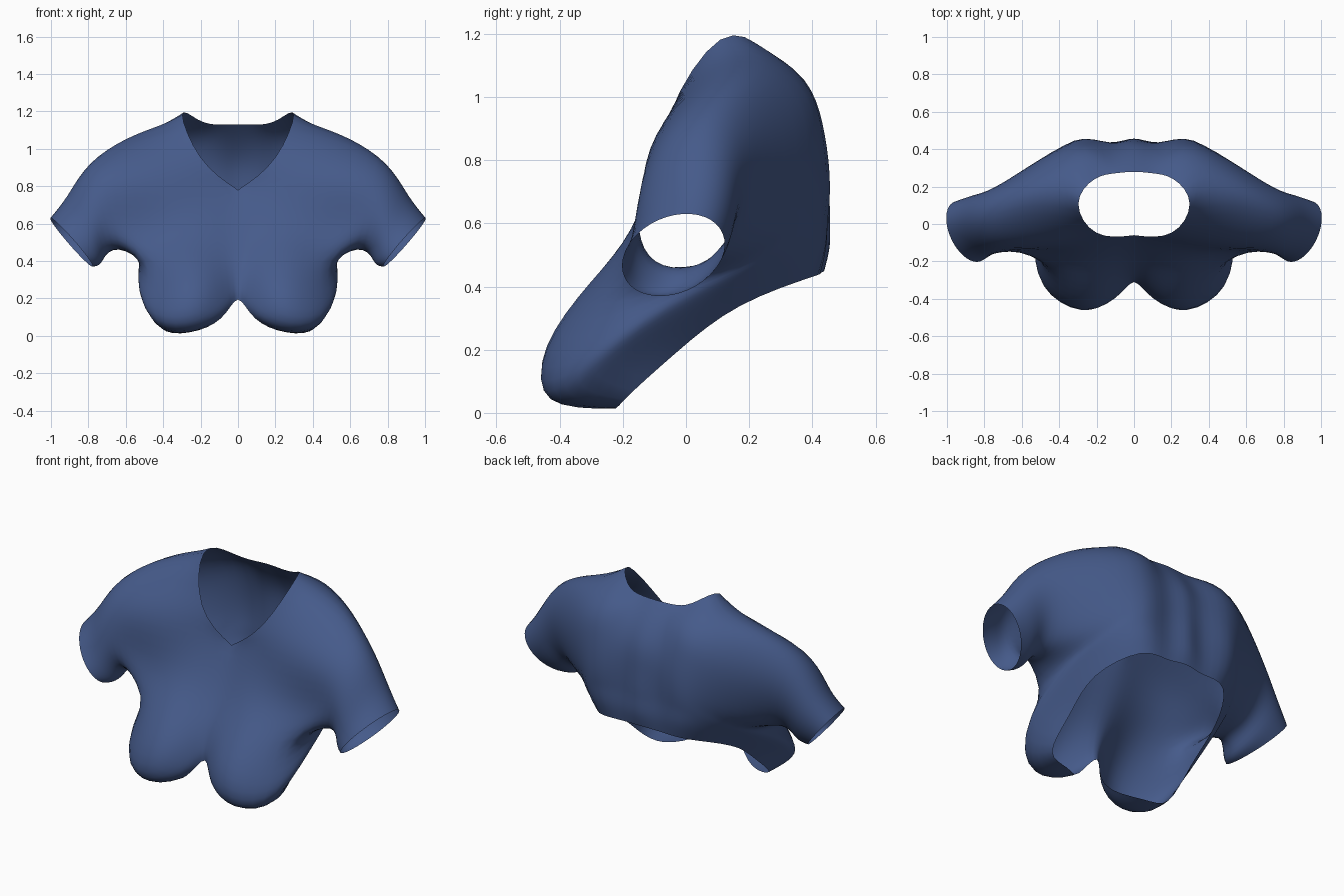
import bpy
import bmesh
import math
from mathutils import Vector

cube = bpy.data.objects.get("Cube")
if cube:
    bpy.data.objects.remove(cube, do_unlink=True)

# One cloth colour
cloth = bpy.data.materials.new("navy blue cloth")
cloth.use_nodes = True
blue = (0.06, 0.103, 0.255, 1)
cloth.diffuse_color = blue
cloth.node_tree.nodes["Principled BSDF"].inputs["Base Color"].default_value = blue

bm = bmesh.new()
corner = bm.verts.layers.float.new("crease_vert")


def rail(*points):
    """Add a row of cage points, given in hundredths of a unit."""
    return [bm.verts.new(Vector(p) / 100) for p in points]


def strip(lower, upper, close=False):
    """Bridge two rows that have the same number of points."""
    count = len(lower)
    for i in range(count if close else count - 1):
        j = (i + 1) % count
        bm.faces.new((lower[i], lower[j], upper[j], upper[i]))


# Half rings of the torso, from centre front round the side to centre back
hem = rail((0, -30, 20), (9, -36, 9), (26, -24, 2), (41, -20, 4),
           (42, -3, 19), (42, 17, 34), (29, 40, 43), (13, 42, 44), (0, 44, 45))
lip = rail((0, -30, 26), (10, -40, 13), (28, -43, 4), (46, -34, 9),
           (50, -9, 26), (46, 19, 41), (31, 43, 52), (13, 43, 52), (0, 46, 53))
bust = rail((0, -28, 33), (12, -37, 27), (28, -45, 20), (50, -29, 21),
            (53, -5, 35), (49, 22, 47), (32, 44, 60), (13, 43, 60), (0, 46, 61))
armpit = rail((0, -24, 42), (14, -28, 42), (30, -30, 41), (49, -21, 40),
              (54, 1, 43), (52, 23, 51), (32, 45, 67), (13, 43, 67), (0, 46, 68))
for lower, upper in ((hem, lip), (lip, bust), (bust, armpit)):
    strip(lower, upper)

# Front panel, ending at the V neckline
chest = rail((0, -15, 58), (15, -17, 58), (32, -17, 58), (53, -14, 58))
collar = rail((0, -6, 78), (15, -8, 80), (32, -11, 79), (55, -13, 79))
yoke = rail((20, -5, 95), (35, -4, 97), (57, -4, 95))
ridge = rail((30, 11, 119), (42, 14, 113), (59, 14, 106))
collar[0][corner] = 1
strip(armpit[:4], chest)
strip(chest, collar)
bm.faces.new((collar[0], collar[1], yoke[0]))
strip(collar[1:], yoke)
strip(yoke, ridge)

# Back panel, from the armhole to the centre, with a shallow spine ridge
back_mid = rail((54, 29, 64), (32, 45, 77), (13, 43, 78), (0, 45, 79))
back_high = rail((56, 31, 82), (32, 43, 91), (13, 41, 91), (0, 43, 92))
back_top = rail((56, 27, 98), (31, 37, 106), (13, 35, 104), (0, 36, 104))
nape = rail((21, 24, 115), (10, 27, 113), (0, 28, 113))
strip(armpit[5:], back_mid)
strip(back_mid, back_high)
strip(back_high, back_top)
strip(back_top[:2], [ridge[2], ridge[1]])
bm.faces.new((back_top[1], nape[0], ridge[0], ridge[1]))
strip(back_top[1:], nape)

# Sleeve: tilted elliptical rings running out from the armhole
loop = [armpit[4], armpit[3], chest[3], collar[3], yoke[2], ridge[2],
        back_top[0], back_high[0], back_mid[0], armpit[5]]
rings = [((73, 2, 69), (6, 4, 23), (0, -17, 0)),
         ((82, -1, 57), (9, 4, 18), (-1, -16, -1)),
         ((89, -4, 50), (11, 3, 13), (-3, -16, -1))]
for centre, rise, front in rings:
    points = []
    for k in range(len(loop)):
        turn = math.tau * k / len(loop)
        points.append(Vector(centre) - Vector(rise) * math.cos(turn)
                      + Vector(front) * math.sin(turn))
    ring = rail(*points)
    strip(loop, ring, close=True)
    loop = ring

bmesh.ops.recalc_face_normals(bm, faces=bm.faces)
mesh = bpy.data.meshes.new("cropped_shirt")
bm.to_mesh(mesh)
bm.free()
# Point the cloth outward: the front panel must face -y
front_face = min(mesh.polygons, key=lambda p: p.center.y)
if front_face.normal.y > 0:
    mesh.flip_normals()
mesh.materials.append(cloth)
shirt = bpy.data.objects.new("cropped_shirt", mesh)
bpy.context.collection.objects.link(shirt)

mirror = shirt.modifiers.new("other half", "MIRROR")
mirror.use_clip = True
smooth = shirt.modifiers.new("soft cloth", "SUBSURF")
smooth.levels = smooth.render_levels = 2

# Push the cage outward until the smoothed cloth passes through its points
goal = [v.co.copy() for v in mesh.vertices]
for step in range(3):
    bpy.context.view_layer.update()
    seen = shirt.evaluated_get(bpy.context.evaluated_depsgraph_get())
    offsets = [g - seen.data.vertices[i].co for i, g in enumerate(goal)]
    for vert, offset in zip(mesh.vertices, offsets):
        vert.co += offset * 0.8
        if abs(goal[vert.index].x) < 0.001:
            vert.co.x = 0
    mesh.update()
    shirt.update_tag()

bpy.ops.object.select_all(action="DESELECT")
shirt.select_set(True)
bpy.context.view_layer.objects.active = shirt
bpy.ops.object.shade_smooth()
